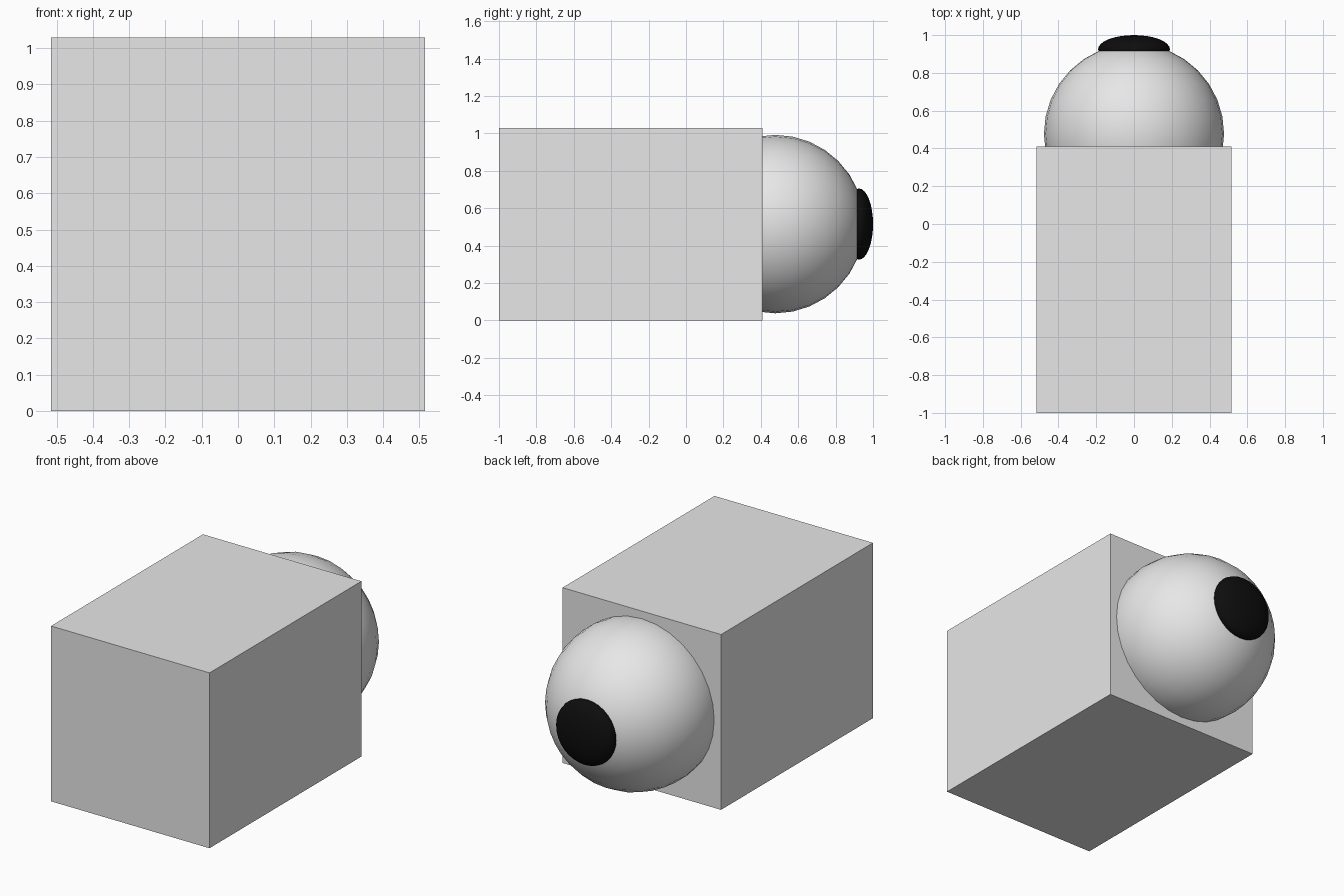
import bpy
import math

default = bpy.data.objects.get("Cube")
if default:
    bpy.data.objects.remove(default, do_unlink=True)


def make_material(name, color):
    mat = bpy.data.materials.new(name)
    mat.use_nodes = True
    mat.diffuse_color = color
    mat.node_tree.nodes["Principled BSDF"].inputs["Base Color"].default_value = color
    return mat


light_grey = make_material("light grey", (0.8, 0.8, 0.8, 1))
black = make_material("black", (0.004, 0.004, 0.004, 1))

MID_Z = 0.515


def finish(name, scale, mat):
    obj = bpy.context.object
    obj.name = name
    obj.scale = scale
    bpy.ops.object.transform_apply(location=False, rotation=True, scale=True)
    obj.data.materials.append(mat)
    return obj


def ball(name, y, radius, depth, mat):
    # Round part with its pole pointing to the back
    bpy.ops.mesh.primitive_uv_sphere_add(
        segments=32, ring_count=16, radius=1,
        location=(0, y, MID_Z), rotation=(math.radians(-90), 0, 0))
    finish(name, (radius, radius, depth), mat)
    bpy.ops.object.shade_smooth()


# Box body
bpy.ops.mesh.primitive_cube_add(size=1, location=(0, -0.295, MID_Z))
finish("body_box", (1.03, 1.41, 1.03), light_grey)

# Eyeball sunk into the back face, with a flattened pupil
ball("eyeball", 0.477, 0.477, 0.477, light_grey)
ball("pupil", 0.925, 0.19, 0.075, black)
